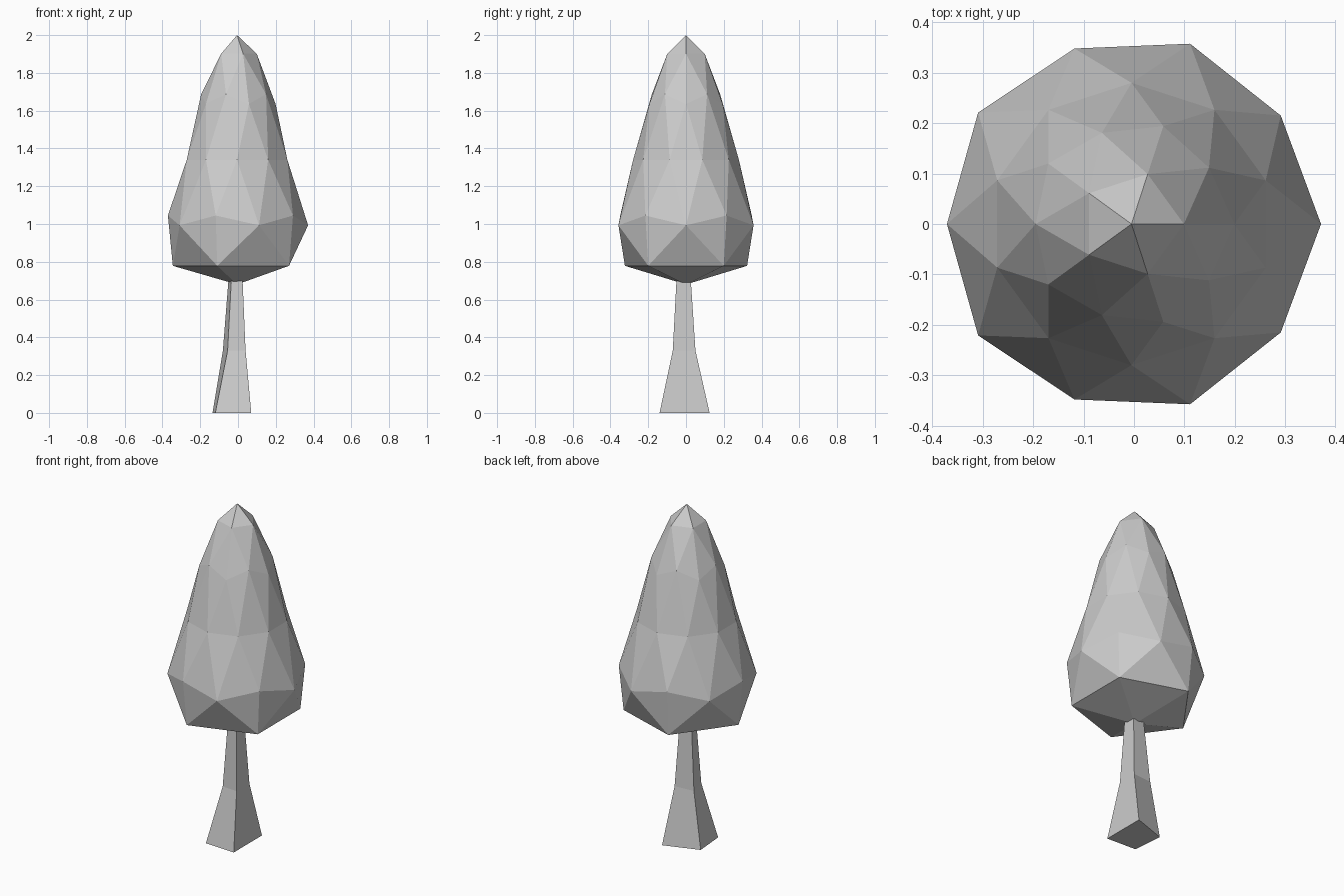
import bpy
import bmesh
from mathutils import Vector

if "Cube" in bpy.data.objects:
    bpy.data.objects.remove(bpy.data.objects["Cube"], do_unlink=True)

grey = bpy.data.materials.new("plain_grey")
grey.use_nodes = True
GREY = (0.6, 0.6, 0.6, 1)
grey.diffuse_color = GREY
grey.node_tree.nodes["Principled BSDF"].inputs["Base Color"].default_value = GREY


def add_object(name, bm):
    bmesh.ops.recalc_face_normals(bm, faces=bm.faces)
    mesh = bpy.data.meshes.new(name)
    bm.to_mesh(mesh)
    bm.free()
    mesh.materials.append(grey)
    obj = bpy.data.objects.new(name, mesh)
    bpy.context.collection.objects.link(obj)
    return obj


# Crown: low-poly sphere, stretched tall and tapered ring by ring
# (sphere height, ring radius)
CROWN_RINGS = [(0.851, 0.104), (0.526, 0.19), (0.447, 0.204), (0, 0.28),
               (-0.447, 0.366), (-0.526, 0.376), (-0.851, 0.34)]
bm = bmesh.new()
bmesh.ops.create_icosphere(bm, subdivisions=2, radius=1)
for v in bm.verts:
    height = v.co.z
    flat = Vector((v.co.x, v.co.y, 0))
    if flat.length > 0.01:
        ring = min(CROWN_RINGS, key=lambda r: abs(r[0] - height))
        flat = flat.normalized() * ring[1]
    v.co = flat + Vector((-0.005, 0, 1.34 + 0.66 * height))
add_object("crown", bm)

# Trunk: four-sided, slightly crooked, flared at the foot
TRUNK_RINGS = [
    (0, [(0.07, -0.14), (0.07, 0.125), (-0.135, 0.055), (-0.12, -0.13)]),
    (0.33, [(0.04, -0.07), (0.04, 0.05), (-0.08, 0.04), (-0.055, -0.065)]),
    (0.71, [(0.024, -0.05), (0.024, 0.025), (-0.05, 0.02), (-0.035, -0.045)]),
]
bm = bmesh.new()
rings = [[bm.verts.new((x, y, z)) for x, y in pts] for z, pts in TRUNK_RINGS]
for low, high in zip(rings, rings[1:]):
    for i in range(4):
        j = (i + 1) % 4
        bm.faces.new((low[i], low[j], high[j], high[i]))
bm.faces.new(rings[0][::-1])
bm.faces.new(rings[-1])
add_object("trunk", bm)
